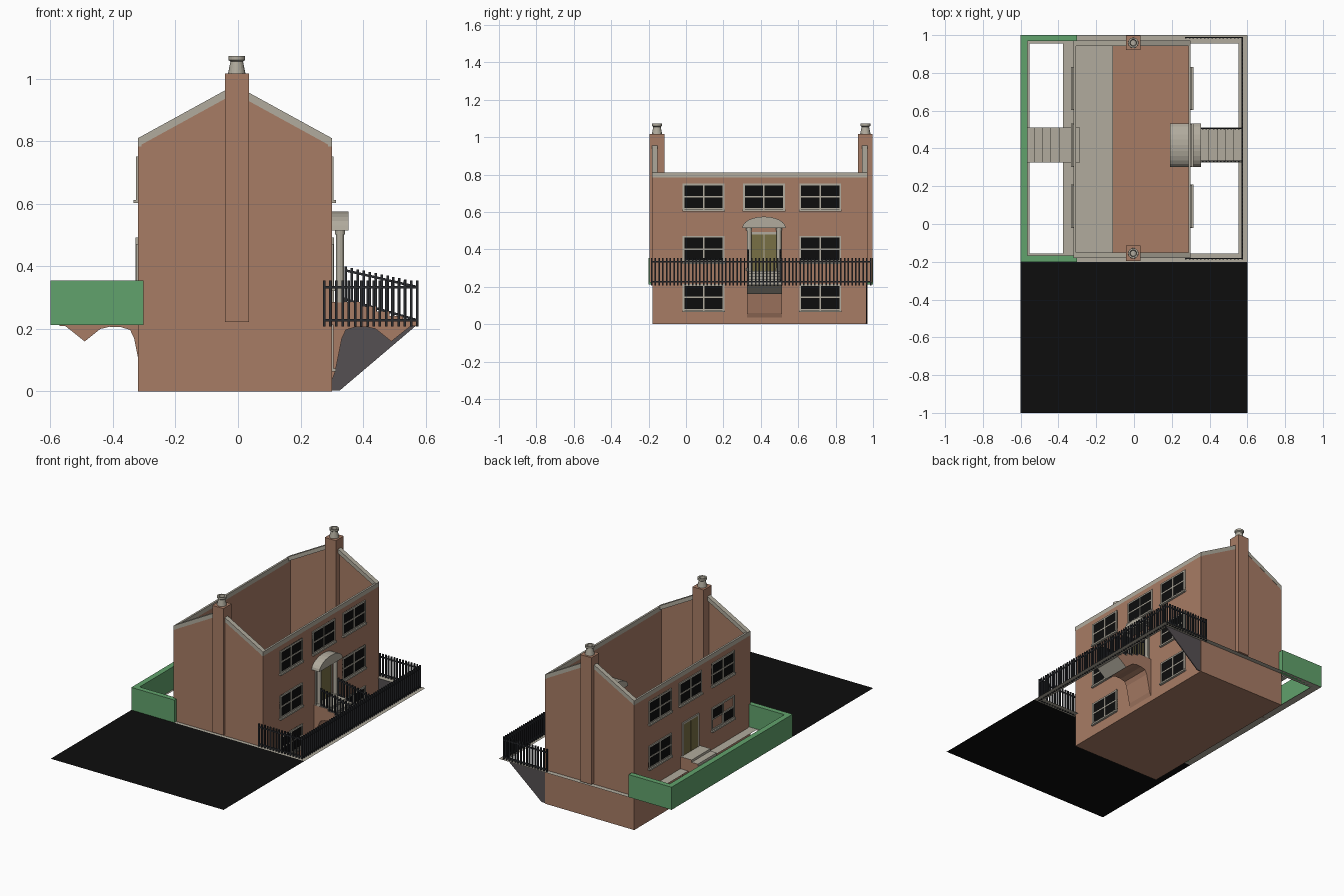
import bpy, bmesh, math

if "Cube" in bpy.data.objects:
    bpy.data.objects.remove(bpy.data.objects["Cube"])

# flat colours
def mat(name, r, g, b):
    m = bpy.data.materials.new(name)
    m.diffuse_color = (r, g, b, 1)
    m.use_nodes = True
    m.node_tree.nodes["Principled BSDF"].inputs["Base Color"].default_value = m.diffuse_color
    return m

BRICK = mat("brick", .39, .20, .13)
STONE = mat("stone", .44, .41, .34)
HEDGE = mat("hedge_green", .12, .36, .15)
KHAKI = mat("door_khaki", .19, .16, .06)
IRON = mat("iron", .022, .024, .028)
BLACK = mat("black", .004, .004, .004)
SLATE = mat("slate_grey", .09, .08, .085)

def finish(name, bm, *mats):
    bmesh.ops.recalc_face_normals(bm, faces=bm.faces[:])
    me = bpy.data.meshes.new(name)
    bm.to_mesh(me)
    bm.free()
    ob = bpy.data.objects.new(name, me)
    bpy.context.collection.objects.link(ob)
    for m in mats:
        me.materials.append(m)
    return ob

def boxes(name, items, m):
    """Many boxes (x0,x1,y0,y1,z0,z1) in one object."""
    bm = bmesh.new()
    for x0, x1, y0, y1, z0, z1 in items:
        vs = bmesh.ops.create_cube(bm, size=1)["verts"]
        for v in vs:
            v.co = ((x0 + x1) / 2 + v.co.x * (x1 - x0),
                    (y0 + y1) / 2 + v.co.y * (y1 - y0),
                    (z0 + z1) / 2 + v.co.z * (z1 - z0))
    return finish(name, bm, m)

def prism(name, profile, lo, hi, *mats, axis="y"):
    """Extrude a profile: (x,z) along y, or (y,z) along x."""
    bm = bmesh.new()
    place = (lambda a, z, t: (a, t, z)) if axis == "y" else (lambda a, z, t: (t, a, z))
    vs = [bm.verts.new(place(a, z, lo)) for a, z in profile]
    f = bm.faces.new(vs)
    new = bmesh.ops.extrude_face_region(bm, geom=[f])["geom"]
    d = place(0, 0, hi - lo)
    bmesh.ops.translate(bm, vec=d, verts=[g for g in new if isinstance(g, bmesh.types.BMVert)])
    return finish(name, bm, *mats)

def sheet(name, rects, z, m):
    bm = bmesh.new()
    for x0, x1, y0, y1 in rects:
        bm.faces.new([bm.verts.new(p) for p in
                      ((x0, y0, z), (x1, y0, z), (x1, y1, z), (x0, y1, z))])
    return finish(name, bm, m)

G = .213                                  # street level
XL, XR, YF, YB = -.32, .30, -.18, .97     # house walls
XM, EAVE, PEAK, T = (XL + XR) / 2, .81, .98, .012
C = .027                                  # coping height

# road, kerb ring and rear terrace
sheet("road", [(-.6, .6, -1, -.2)], G, BLACK)
sheet("kerb", [(.553, .6, -.2, 1), (-.6, -.553, -.2, 1),
               (-.553, XL, -.2, -.155), (XR, .553, -.2, -.155),
               (-.553, .553, YB, 1), (-.553, XL, .955, YB), (XR, .553, .955, YB),
               (XL, XR, -.2, YF)], G, STONE)
sheet("rear_terrace", [(-.375, -.11, YF + T, YB - T)], G - .003, STONE)

# open-topped house shell
boxes("side_walls", [(XL, XL + T, YF, YB, 0, EAVE - C), (XR - T, XR, YF, YB, 0, EAVE - C)], BRICK)
boxes("house_floor", [(XL, XR, YF, YB, 0, .004)], BRICK)
boxes("eave_coping", [(XL, XL + T, YF, YB, EAVE - C, EAVE), (XR - T, XR, YF, YB, EAVE - C, EAVE)], STONE)
gable = [(XL, 0), (XR, 0), (XR, EAVE - C), (XM, PEAK - C), (XL, EAVE - C)]
cope = [(XL, EAVE - C), (XM, PEAK - C), (XR, EAVE - C), (XR, EAVE), (XM, PEAK), (XL, EAVE)]
for side, y, s in (("front", YF, 1), ("rear", YB, -1)):
    prism(side + "_gable", gable, y, y + s * T, BRICK)
    prism(side + "_gable_coping", cope, y - s * .001, y + s * .028, STONE)

# chimneys with turned pots
for side, y0, y1 in (("front", -.195, -.115), ("rear", .92, .998)):
    boxes(side + "_chimney", [(-.042, .035, y0, y1, .222, 1.017)], BRICK)
    bm = bmesh.new()
    rings = []
    for r, z in ((.028, 1.015), (.021, 1.05), (.02, 1.055), (.027, 1.06), (.027, 1.072), (.018, 1.072), (.015, 1.03)):
        rings.append([bm.verts.new((-.004 + r * math.cos(i * math.tau / 20),
                                    (y0 + y1) / 2 + r * math.sin(i * math.tau / 20), z)) for i in range(20)])
    for a, b in zip(rings, rings[1:]):
        for i in range(20):
            bm.faces.new((a[i], a[i - 1], b[i - 1], b[i]))
    bm.faces.new(rings[0])
    bm.faces.new(rings[-1])
    finish(side + "_chimney_pot", bm, STONE)

# windows and doors on both long walls
YS, HW = (.094, .417, .718), .112
def facade(side, xw, s, rows, skip):
    frames, glass, sills = [], [], []
    def plate(lst, d, y0, y1, z0, z1):
        lst.append((min(xw, xw + s * d), max(xw, xw + s * d), y0, y1, z0, z1))
    for z0 in rows:
        z1 = z0 + .142
        for k, yc in enumerate(YS):
            if z0 != rows[0] and k == 1:
                continue                   # door column
            y0, y1, zc = yc - HW, yc + HW, z0 + .071
            for a, b in ((y0, y0 + .01), (yc - .004, yc + .004), (y1 - .01, y1)):
                plate(frames, .006, a, b, z0, z1)
            for a, b in ((z0, z0 + .01), (zc - .004, zc + .004), (z1 - .01, z1)):
                plate(frames, .0055, y0, y1, a, b)
            for i in (0, 1):
                for j in (0, 1):
                    if skip and k == 0 and z0 == rows[1] and i != j:
                        continue           # unglazed panes
                    plate(glass, .003, yc - HW * (1 - i), yc + HW * i,
                          zc - .071 * (1 - j), zc + .071 * j)
            plate(sills, .014, y0 - .002, y1 + .002, z0 - .008, z0 + .002)
    boxes(side + "_window_frames", frames, STONE)
    boxes(side + "_window_glass", glass, BLACK)
    boxes(side + "_window_sills", sills, STONE)
    leaf, trim = [], []
    for a, b in ((.347, .415), (.419, .487)):
        plate(leaf, .005, a, b, .285, .48)
    for a, b, c, d in ((.335, .347, .285, .492), (.487, .499, .285, .492),
                       (.347, .487, .48, .492), (.415, .419, .285, .48)):
        plate(trim, .007 if d > .48 else .003, a, b, c, d)
    boxes(side + "_door", leaf, KHAKI)
    boxes(side + "_door_frame", trim, STONE)

facade("street", XR, 1, (.61, .33, .072), False)
facade("garden", XL, -1, (.61, .33), True)

# arched step bridges, mirrored left and right
steps = [(.285, 0), (.31, .06), (.332, .17), (.345, .197), (.375, .206), (.41, .207),
         (.44, .2), (.49, .16), (.553, G - .003), (.57, G - .003)]
for i in range(5):
    z = G + .0145 * (i + 1)
    steps += [(.57 - .043 * i, z), (.57 - .043 * (i + 1), z)]
steps.append((.285, G + .0145 * 5))
for side, s in (("street", 1), ("garden", -1)):
    ob = prism(side + "_steps", [(s * x, z) for x, z in steps], .325, .512, BRICK, STONE)
    for p in ob.data.polygons:
        top = p.center.z > G and abs(p.normal.y) < .5 and abs(p.center.x) > .29
        under = abs(p.center.x) > .5 and p.normal.z < -.5
        p.material_index = 1 if top or under else 0

# slate end wall of the street area
prism("area_end_wall", [(XR, .003), (.325, .003), (.57, G - .002), (XR, G - .002)], .962, .968, SLATE)

# porch: barrel hood and columns
arc = [(.417 + .116 * math.cos(math.pi * i / 12), .515 + .06 * math.sin(math.pi * i / 12)) for i in range(13)]
prism("porch_hood", arc, .19, .354, STONE, axis="x")
bm = bmesh.new()
for y in (.338, .497):
    for r, z0, z1 in ((.013, .285, .515), (.016, .285, .3), (.016, .502, .516)):
        vs = bmesh.ops.create_cone(bm, cap_ends=True, segments=12, radius1=r, radius2=r, depth=z1 - z0)["verts"]
        bmesh.ops.translate(bm, vec=(.326, y, (z0 + z1) / 2), verts=vs)
finish("porch_columns", bm, STONE)

# green boundary around the rear garden
boxes("garden_hedge", [(-.6, -.565, -.2, 1, G, .355), (-.565, -.302, -.2, -.168, G, .355),
                       (-.565, -.302, .968, 1, G, .355)], HEDGE)

# iron street railing
X0, X1, Y0, Y1, B = .275, .573, -.183, .987, .004
bars, H = [], .355
for i in range(60):
    y = Y0 + (Y1 - Y0) * i / 59
    bars.append((X1 - B, X1 + B, y - B, y + B, G - .005, H))
for y in (Y0, Y1):
    for i in range(15):
        x = X0 + (X1 - X0) * i / 15
        bars.append((x - B, x + B, y - B, y + B, G - .005, H))
    for z in (.227, .334):
        bars.append((X0 - B, X1, y - .003, y + .003, z - .004, z + .004))
for z in (.227, .334):
    bars.append((X1 - .003, X1 + .003, Y0, Y1, z - .004, z + .004))
boxes("street_railing", bars, IRON)

# sloping handrails beside the steps
for n, y in (("near", .333), ("far", .505)):
    for k, (za, zb) in (("top", (.388, .334)), ("bottom", (.296, .228))):
        prism(f"{n}_handrail_{k}", [(.34, za - .004), (.573, zb - .004), (.573, zb + .004), (.34, za + .004)],
              y - .003, y + .003, IRON)
    balusters = []
    for i in range(12):
        x = .345 + .019 * i
        f = (x - .34) / .233
        balusters.append((x - B, x + B, y - B, y + B, .285 - .07 * f, .4 - .05 * f))
    boxes(n + "_balusters", balusters, IRON)
